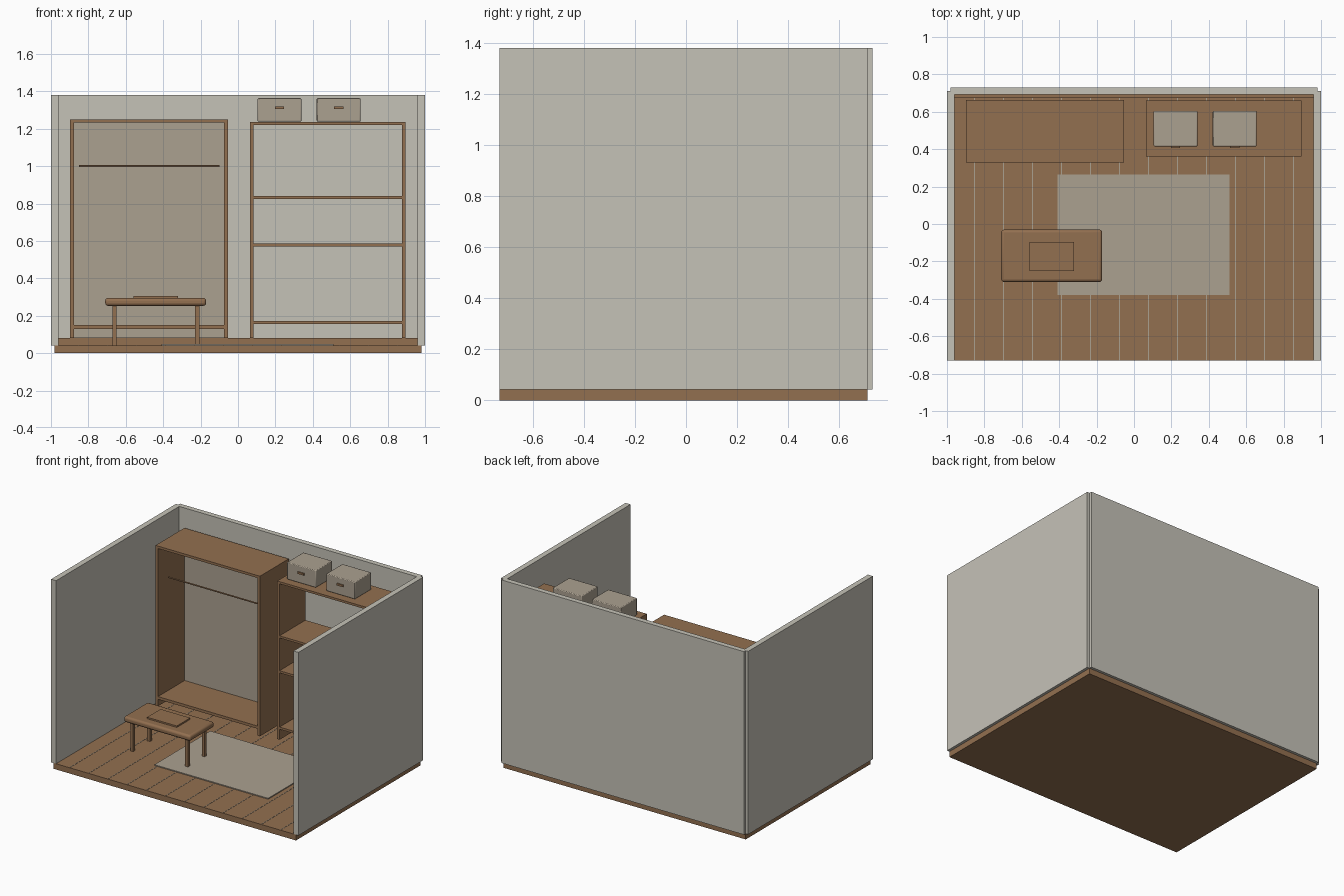
import bpy, math

if "Cube" in bpy.data.objects:
    bpy.data.objects.remove(bpy.data.objects["Cube"])


def material(name, rgb):
    m = bpy.data.materials.new(name)
    m.diffuse_color = (*rgb, 1)
    m.use_nodes = True
    m.node_tree.nodes["Principled BSDF"].inputs["Base Color"].default_value = m.diffuse_color
    return m


WOOD = material("brown wood", (0.29, 0.16, 0.08))
BEIGE = material("warm beige", (0.41, 0.355, 0.28))
WALL = material("wall grey", (0.56, 0.54, 0.475))


def box(name, x, y, z, mat, bevel=0, segments=3):
    """Box from (min, max) pairs on each axis."""
    size = [b - a for a, b in (x, y, z)]
    mid = [(a + b) / 2 for a, b in (x, y, z)]
    bpy.ops.mesh.primitive_cube_add(size=1, location=mid)
    o = bpy.context.object
    o.name = name
    o.scale = size
    bpy.ops.object.transform_apply(location=False, rotation=False, scale=True)
    o.data.materials.append(mat)
    if bevel:
        m = o.modifiers.new("rounding", 'BEVEL')
        m.width, m.segments = bevel, segments
        bpy.ops.object.shade_smooth_by_angle(angle=math.radians(40))
    return o


# Room shell
box("floor", (-0.98, 0.98), (-0.73, 0.71), (0, 0.042), WOOD)
box("left_wall", (-1.0, -0.96), (-0.73, 0.71), (0.042, 1.38), WALL)
box("right_wall", (0.96, 1.0), (-0.73, 0.71), (0.042, 1.38), WALL)
box("back_wall", (-0.98, 0.98), (0.692, 0.73), (0.042, 1.38), WALL)
box("skirting_board", (-0.96, 0.96), (0.675, 0.693), (0.042, 0.08), WOOD)

# Plank seams
for i in range(12):
    x = (i - 5.5) * 0.155
    box(f"plank_seam_{i + 1}", (x - 0.002, x + 0.002), (-0.729, 0.675),
        (0.041, 0.0435), BEIGE)

# Rug
box("rug", (-0.41, 0.51), (-0.38, 0.265), (0.042, 0.049), BEIGE)

# Open wardrobe
WY = (0.33, 0.664)
box("wardrobe_left_side", (-0.898, -0.878), WY, (0.08, 1.235), WOOD)
box("wardrobe_right_side", (-0.074, -0.054), WY, (0.08, 1.235), WOOD)
box("wardrobe_top", (-0.898, -0.054), WY, (1.232, 1.25), WOOD)
box("wardrobe_bottom", (-0.88, -0.072), WY, (0.13, 0.15), WOOD)
box("wardrobe_back", (-0.88, -0.072), (0.638, 0.655), (0.08, 1.235), BEIGE)
bpy.ops.mesh.primitive_cylinder_add(vertices=16, radius=0.005, depth=0.75,
                                    location=(-0.475, 0.41, 1.0),
                                    rotation=(0, math.pi / 2, 0))
rod = bpy.context.object
rod.name = "hanging_rod"
rod.data.materials.append(WOOD)
bpy.ops.object.shade_smooth_by_angle()

# Shelf unit, open at the back
SY = (0.36, 0.66)
box("shelf_left_side", (0.065, 0.084), SY, (0.08, 1.222), WOOD)
box("shelf_right_side", (0.876, 0.895), SY, (0.08, 1.222), WOOD)
box("shelf_top", (0.065, 0.895), SY, (1.22, 1.236), WOOD)
for i, z in enumerate((0.165, 0.577, 0.832)):
    box(f"shelf_board_{i + 1}", (0.082, 0.878), SY, (z - 0.008, z + 0.008), WOOD)

# Storage boxes with handles
for i, x in enumerate((0.222, 0.538)):
    box(f"storage_box_{i + 1}", (x - 0.117, x + 0.117), (0.415, 0.605),
        (1.238, 1.363), BEIGE, 0.005, 2)
    box(f"box_handle_{i + 1}", (x - 0.025, x + 0.025), (0.406, 0.418),
        (1.306, 1.32), WOOD)

# Low table with a flat board on it
box("table_top", (-0.71, -0.17), (-0.31, -0.03), (0.253, 0.295), WOOD, 0.015)
for sx, x in (("left", -0.661), ("right", -0.218)):
    for sy, y in (("front", -0.272), ("back", -0.078)):
        box(f"table_{sy}_{sx}_leg", (x - 0.011, x + 0.011),
            (y - 0.011, y + 0.011), (0.042, 0.256), WOOD)
box("table_board", (-0.56, -0.32), (-0.25, -0.095), (0.293, 0.306), WOOD)
